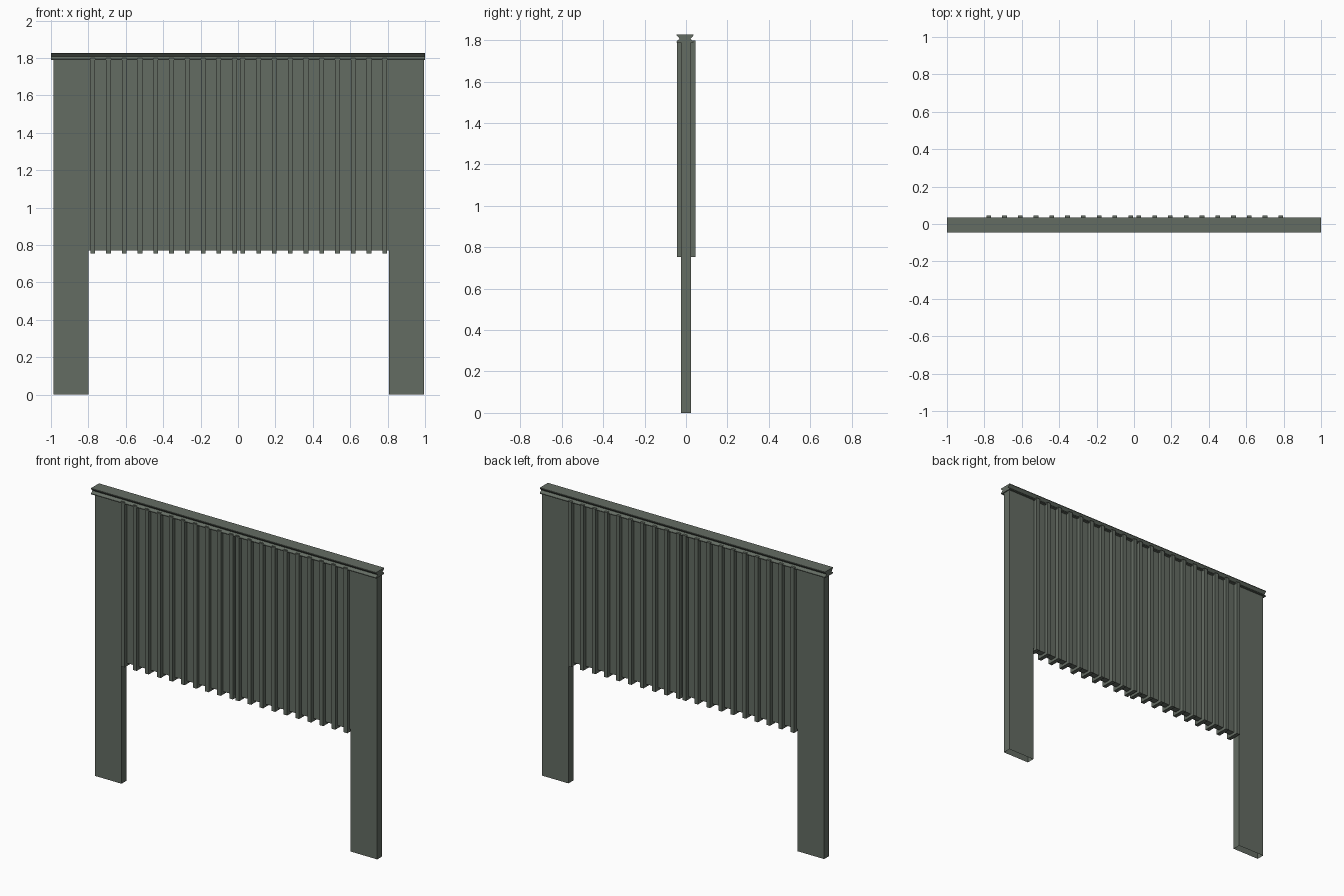
import bpy, bmesh

if "Cube" in bpy.data.objects:
    bpy.data.objects.remove(bpy.data.objects["Cube"])

mat = bpy.data.materials.new("grey_green_metal")
mat.diffuse_color = (0.127, 0.15, 0.124, 1)
mat.use_nodes = True
mat.node_tree.nodes["Principled BSDF"].inputs["Base Color"].default_value = mat.diffuse_color

CX = 0.004  # sheet and posts sit slightly right of centre


def finish(bm, name):
    bmesh.ops.recalc_face_normals(bm, faces=bm.faces)
    me = bpy.data.meshes.new(name)
    bm.to_mesh(me)
    bm.free()
    me.materials.append(mat)
    ob = bpy.data.objects.new(name, me)
    bpy.context.collection.objects.link(ob)
    return ob


def add_box(bm, x0, x1, y0, y1, z0, z1):
    geom = bmesh.ops.create_cube(bm, size=1)
    for v in geom["verts"]:
        v.co.x = x1 if v.co.x > 0 else x0
        v.co.y = y1 if v.co.y > 0 else y0
        v.co.z = z1 if v.co.z > 0 else z0


# Posts: rectangular tubes, open at the foot
for side, name in ((-1, "left_post"), (1, "right_post")):
    bm = bmesh.new()
    xs = sorted((CX + side * 0.803, CX + side * 0.99))
    add_box(bm, xs[0], xs[1], -0.025, 0.025, 0, 1.79)
    foot = [f for f in bm.faces if f.calc_center_median().z < 0.001]
    ob = finish(bm, name)
    bm = bmesh.new()
    bm.from_mesh(ob.data)
    foot = [f for f in bm.faces if f.calc_center_median().z < 0.001]
    bmesh.ops.delete(bm, geom=foot, context='FACES_ONLY')
    bm.to_mesh(ob.data)
    bm.free()

# Infill sheet between the posts
bm = bmesh.new()
add_box(bm, CX - 0.803, CX + 0.803, -0.02, 0.02, 0.772, 1.79)
finish(bm, "infill_sheet")

# Vertical ribs, mirrored about the middle of the sheet
bm = bmesh.new()
for side in (-1, 1):
    for k in range(10):
        x = CX + side * (0.022 + 0.0843 * k)
        add_box(bm, x - 0.0125, x + 0.0125, -0.044, 0.045, 0.754, 1.8)
finish(bm, "vertical_ribs")

# Top rail: waisted profile extruded along x
profile = [(-0.045, 1.827), (-0.045, 1.823), (-0.030, 1.807), (-0.045, 1.794), (-0.045, 1.789),
           (0.036, 1.789), (0.036, 1.794), (0.021, 1.807), (0.036, 1.823), (0.036, 1.827)]
bm = bmesh.new()
face = bm.faces.new([bm.verts.new((-1, y, z)) for y, z in profile])
ext = bmesh.ops.extrude_face_region(bm, geom=[face], use_keep_orig=True)
for v in ext["geom"]:
    if isinstance(v, bmesh.types.BMVert):
        v.co.x = 1
finish(bm, "top_rail")
